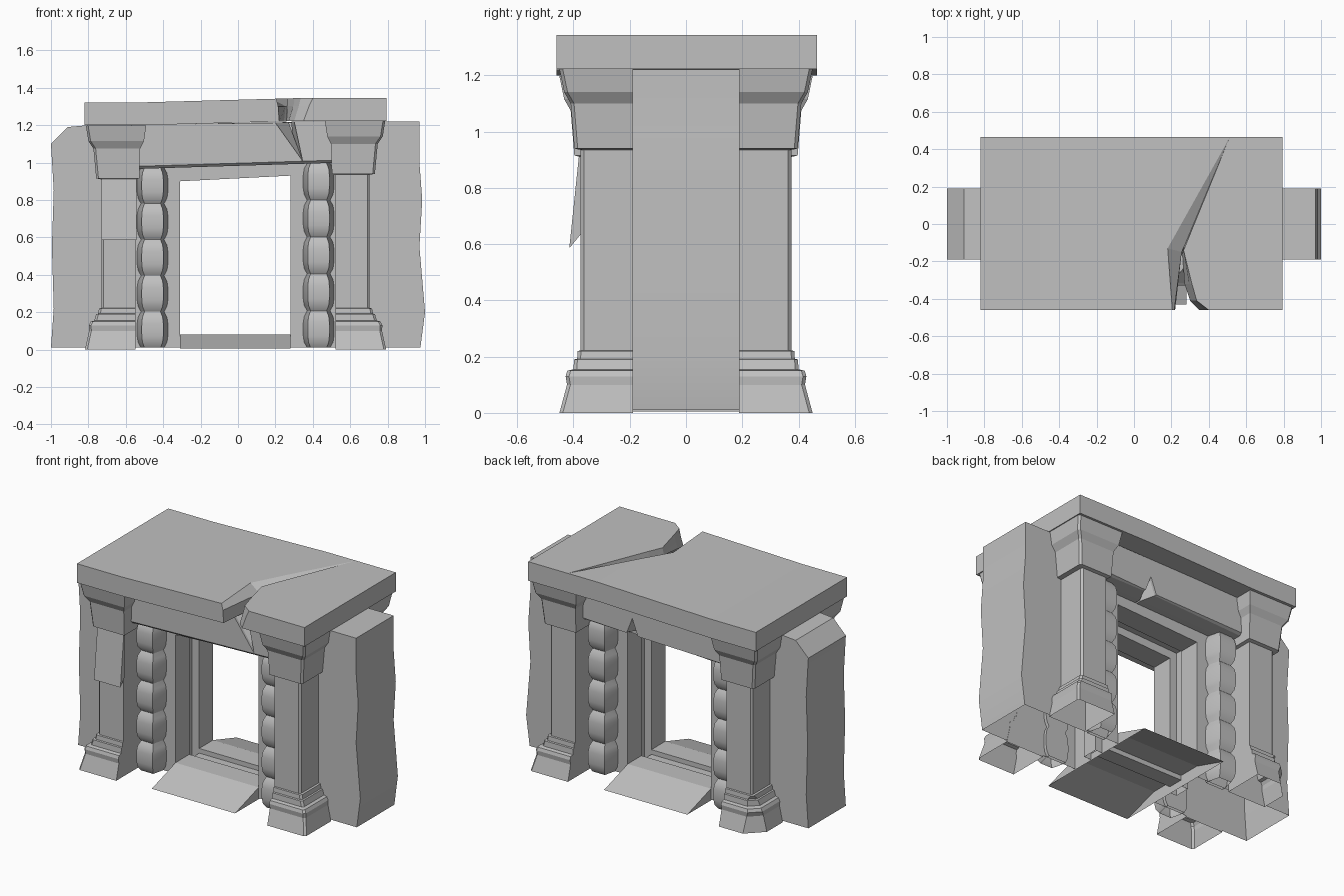
import bpy
import bmesh
from math import radians

cube = bpy.data.objects.get("Cube")
if cube:
    bpy.data.objects.remove(cube, do_unlink=True)

CX = -0.013  # symmetry line of the gateway

stone = bpy.data.materials.new("grey_stone")
stone.use_nodes = True
GREY = (0.53, 0.53, 0.53, 1)
stone.diffuse_color = GREY
stone.node_tree.nodes["Principled BSDF"].inputs["Base Color"].default_value = GREY


def loft(name, rings, smooth=False):
    """Join equal-sized rings of points into a solid, hollow where it meets the ground."""
    bm = bmesh.new()
    loops = [[bm.verts.new(p) for p in ring] for ring in rings]
    n = len(loops[0])
    for a, b in zip(loops, loops[1:]):
        for i in range(n):
            j = (i + 1) % n
            bm.faces.new((a[i], a[j], b[j], b[i]))
    bm.faces.new(loops[0][::-1])
    bm.faces.new(loops[-1])
    bmesh.ops.remove_doubles(bm, verts=bm.verts, dist=0.0001)
    bmesh.ops.recalc_face_normals(bm, faces=bm.faces)
    base = [f for f in bm.faces if all(v.co.z < 0.02 for v in f.verts)]
    bmesh.ops.delete(bm, geom=base, context="FACES")
    mesh = bpy.data.meshes.new(name)
    bm.to_mesh(mesh)
    bm.free()
    mesh.materials.append(stone)
    if smooth:
        mesh.polygons.foreach_set("use_smooth", [True] * len(mesh.polygons))
        mesh.set_sharp_from_angle(angle=radians(30))
    obj = bpy.data.objects.new(name, mesh)
    bpy.context.collection.objects.link(obj)
    return obj


def extrude_x(name, outline, x0, x1):
    loft(name, [[(x, y, z) for y, z in outline] for x in (x0, x1)])


# Wall with doorway and a slot running round the middle of the opening
left_edge = [(-0.985, 0.22), (-0.995, 0.55), (-0.985, 0.85), (-1, 1.1), (-0.91, 1.19)]
right_edge = [(0.97, 1.22), (0.97, 1.0), (0.985, 0.8), (0.97, 0.55), (1.0, 0.2), (0.975, 0.01)]


def wall_ring(y, slot):
    door = [(0.28 + slot, 0.01), (0.28 + slot, 0.93 + slot),
            (-0.31 - slot, 0.9 + slot), (-0.31 - slot, 0.01)]
    top = [(-0.8, 1.2), (0.75, 1.22)]
    outline = [(-1, 0.01)] + left_edge + top + right_edge + door
    return [(x, y, z) for x, z in outline]


loft("wall", [wall_ring(y, slot) for y, slot in
              ((-0.19, 0), (-0.05, 0), (-0.05, 0.05), (0.05, 0.05), (0.05, 0), (0.19, 0))],
     smooth=True)

# Threshold with ramps and slot
half = [(-0.43, 0.005), (-0.19, 0.08), (-0.05, 0.08), (-0.05, 0.05)]
extrude_x("threshold", half + [(-y, z) for y, z in reversed(half)], -0.31, 0.28)

# Corner columns: height, outer x, inner x, outer y
COLUMN = [
    (0, 0.805, 0.535, 0.45), (0.1, 0.783, 0.535, 0.423), (0.13, 0.785, 0.535, 0.428),
    (0.15, 0.775, 0.535, 0.422), (0.155, 0.755, 0.535, 0.4), (0.19, 0.745, 0.535, 0.398),
    (0.192, 0.735, 0.535, 0.387), (0.22, 0.73, 0.535, 0.385), (0.222, 0.717, 0.535, 0.375),
    (0.935, 0.717, 0.535, 0.375), (0.94, 0.745, 0.515, 0.397), (1.1, 0.76, 0.51, 0.41),
    (1.14, 0.787, 0.49, 0.433), (1.222, 0.8, 0.478, 0.45),
]


def column(name, sx, sy, broken):
    rings = []
    for z, xo, xi, yo in COLUMN:
        c = 0.012
        if broken and z < 0.2:
            c = 0.1 - z * 0.3  # chipped base corner
        if sx < 0 and z > 0.5:
            z -= 0.025  # the sunken side
        plan = [(xi, 0.188), (xo, 0.188), (xo, yo - c), (xo - c, yo), (xi, yo)]
        rings.append([(CX + sx * x, sy * y, z) for x, y in plan])
    loft(name, rings)


# Stacked bulging blocks standing out from the wall beside the doorway
BULGE = [(0, 0.74), (0.15, 0.93), (0.32, 0.99), (0.5, 1), (0.68, 0.99), (0.85, 0.93), (1, 0.74)]


def stack(name, cx, sy, top):
    step = (top - 0.01) / 5
    rings = []
    for i in range(5):
        for t, k in BULGE:
            plan = [(-0.083, 0.17), (-0.083, 0.19), (-0.058, 0.19 + 0.104 * k),
                    (0.058, 0.19 + 0.104 * k), (0.083, 0.19), (0.083, 0.17)]
            rings.append([(cx + x * k, sy * y, 0.01 + step * (i + t * 0.998)) for x, y in plan])
    loft(name, rings, smooth=True)


for sy, depth in ((-1, "front"), (1, "back")):
    for sx, side in ((-1, "right"), (1, "left")):
        column(f"{depth}_{side}_column", sx, sy, sx < 0 and sy > 0)
        stack(f"{depth}_{side}_block_stack", CX + sx * 0.444, sy, 0.985 + sx * 0.012)


# Beams between the capitals, with a chamfered lower edge and a V-shaped flaw
def beam(name, sy, chip, chip_end, crack, crack_end):
    def ring(y, low, chip, crack):
        outline = ([(-0.57, 0.965 + low)] + chip + [(0.56, 1.0 + low), (0.56, 1.22)]
                   + crack + [(-0.57, 1.203)])
        return [(x, sy * y, z) for x, z in outline]

    loft(name, [ring(0.33, 0.014, chip, crack), ring(0.315, 0, chip, crack),
                ring(0.23, 0, chip_end, crack_end), ring(0.185, 0, chip_end, crack_end)])


beam("front_beam", -1, [], [],
     [(0.3, 1.22), (0.345, 1.01), (0.2, 1.213)],
     [(0.285, 1.218), (0.29, 1.16), (0.27, 1.216)])
beam("back_beam", 1,
     [(0.11, 0.995), (0.15, 1.1), (0.19, 0.998)],
     [(0.14, 0.988), (0.145, 1.0), (0.15, 0.989)], [], [])

# Roof slab with a crack that runs out towards the back
outer = [(-0.82, 0.465), (-0.82, -0.46)]
right_end = [(0.793, -0.46), (0.793, 0.465)]
upper = [(0.205, -0.46), (0.18, -0.13), (0.51, 0.46), (0.265, -0.14),
         (0.31, -0.32), (0.335, -0.41), (0.4, -0.46)]
middle = [(0.215, -0.46), (0.255, -0.15), (0.268, -0.12), (0.263, -0.15),
          (0.295, -0.32), (0.325, -0.41), (0.38, -0.46)]
lower = [(0.22, -0.46), (0.245, -0.17), (0.258, -0.16), (0.26, -0.17),
         (0.27, -0.32), (0.3, -0.41), (0.35, -0.46)]
slab = loft("roof_slab", [[(x, y, z) for x, y in outer + gap + right_end]
                          for gap, z in ((lower, 1.2), (middle, 1.28), (upper, 1.322))])

# The slab sags towards its right end
bm = bmesh.new()
bm.from_mesh(slab.data)
for x in (-0.5, 0.3):
    bmesh.ops.bisect_plane(bm, geom=bm.verts[:] + bm.edges[:] + bm.faces[:],
                           plane_co=(x, 0, 0), plane_no=(1, 0, 0))
for v in bm.verts:
    v.co.z += 0.022 * min(max((v.co.x + 0.5) / 0.8, 0), 1)
bm.to_mesh(slab.data)
bm.free()

# Loose flake leaning off the front column
extrude_x("column_flake", [(-0.37, 0.92), (-0.38, 0.92), (-0.415, 0.585), (-0.37, 0.64)],
          -0.73, -0.543)
